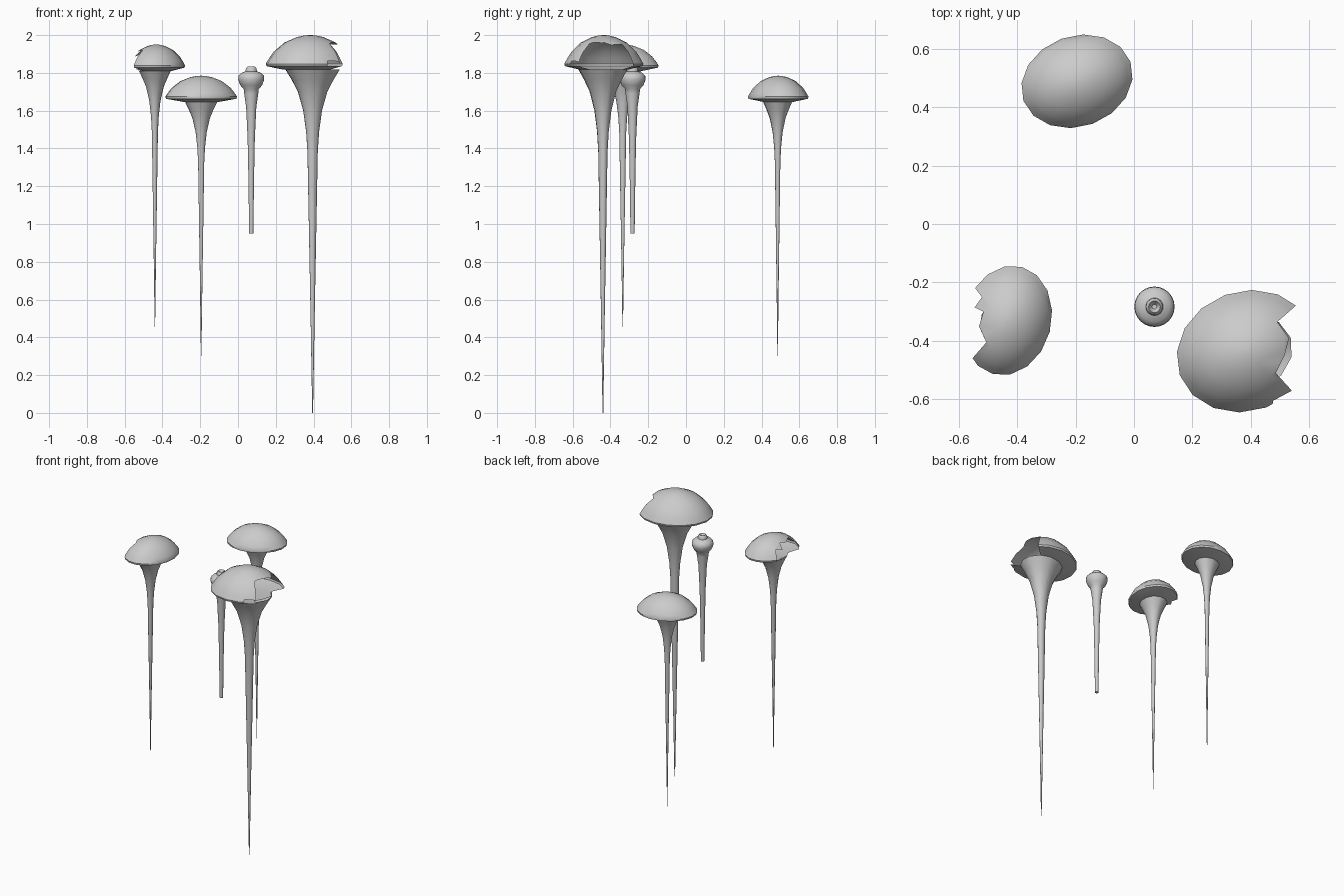
import bpy, bmesh
from math import cos, sin, pi, radians
from mathutils import Matrix, Vector

if "Cube" in bpy.data.objects:
    bpy.data.objects.remove(bpy.data.objects["Cube"])

grey = bpy.data.materials.new("plain grey")
grey.use_nodes = True
grey.diffuse_color = (0.6, 0.6, 0.6, 1)
grey.node_tree.nodes["Principled BSDF"].inputs["Base Color"].default_value = (0.6, 0.6, 0.6, 1)


def add_object(name, bm):
    bmesh.ops.recalc_face_normals(bm, faces=bm.faces)
    mesh = bpy.data.meshes.new(name)
    bm.to_mesh(mesh)
    bm.free()
    mesh.materials.append(grey)
    ob = bpy.data.objects.new(name, mesh)
    bpy.context.collection.objects.link(ob)
    bpy.ops.object.select_all(action="DESELECT")
    bpy.context.view_layer.objects.active = ob
    ob.select_set(True)
    return ob


def lathe(name, profile, sides, centre, rx=1, ry=1, turn=0, close_ends=True):
    """Oval rings of (radius, z) joined into a surface."""
    bm = bmesh.new()
    place = Matrix.Translation((*centre, 0)) @ Matrix.Rotation(radians(turn), 4, "Z")
    rings = []
    for r, z in profile:
        angles = [2 * pi * i / sides for i in range(sides)]
        rings.append([bm.verts.new(place @ Vector((r * rx * cos(a), r * ry * sin(a), z)))
                      for a in angles])
    for low, high in zip(rings, rings[1:]):
        for i in range(sides):
            j = (i + 1) % sides
            bm.faces.new((low[i], low[j], high[j], high[i]))
    if close_ends:
        bm.faces.new(rings[0])
        bm.faces.new(rings[-1])
    return add_object(name, bm)


def bite(cap, outline):
    """Cut a jagged piece from a cap and leave its thin shell open there."""
    bm = bmesh.new()
    base = bm.faces.new([bm.verts.new((x, y, 1.5)) for x, y in outline])
    top = bmesh.ops.extrude_face_region(bm, geom=[base])["geom"]
    bmesh.ops.translate(bm, vec=(0, 0, 1), verts=[v for v in top if isinstance(v, bmesh.types.BMVert)])
    cutter = add_object("bite_cutter", bm)
    cutter.hide_render = True
    mod = cap.modifiers.new("bite", "BOOLEAN")
    mod.operation, mod.solver, mod.object = "DIFFERENCE", "EXACT", cutter
    bpy.context.view_layer.objects.active = cap
    bpy.ops.object.modifier_apply(modifier=mod.name)
    bpy.data.objects.remove(cutter)
    bm = bmesh.new()
    bm.from_mesh(cap.data)
    walls = [f for f in bm.faces if abs(f.normal.z) < 0.01]
    bmesh.ops.delete(bm, geom=walls, context="FACES")
    bm.to_mesh(cap.data)
    bm.free()


def smooth(ob, angle):
    bpy.ops.object.select_all(action="DESELECT")
    bpy.context.view_layer.objects.active = ob
    ob.select_set(True)
    bpy.ops.object.shade_smooth_by_angle(angle=radians(angle))


DOME = [(1, 0), (0.92, 0.2), (0.82, 0.42), (0.58, 0.74), (0.3, 0.93), (0.12, 0.99), (0.01, 1)]
STEM = [(1, 0), (0.77, 0.03), (0.55, 0.063), (0.35, 0.118), (0.24, 0.18), (0.19, 0.24),
        (0.14, 0.45), (0.075, 0.72), (0.015, 1)]


def mushroom(name, cap_at, radii, turn, rim, top, stem_at, flare, foot, hole=None):
    under = rim - 0.03
    profile = [(flare / radii[0], under), (0.985, rim - 0.012)]
    profile += [(r, rim + h * (top - rim)) for r, h in DOME]
    cap = lathe(name + "_cap", profile, 16, cap_at, *radii, turn)
    if hole:
        bite(cap, hole)
    smooth(cap, 40)
    stem = lathe(name + "_stem", [(r, under - t * (under - foot)) for r, t in STEM],
                 12, stem_at, flare, flare * 0.85, turn, close_ends=False)
    smooth(stem, 40)


mushroom("tall", (0.382, -0.435), (0.24, 0.205), 20, 1.848, 2.0, (0.395, -0.44), 0.15, 0,
         [(0.65, -0.22), (0.57, -0.265), (0.49, -0.335), (0.53, -0.39), (0.515, -0.45),
          (0.485, -0.51), (0.54, -0.57), (0.475, -0.605), (0.47, -0.7), (0.7, -0.7)])
mushroom("rear", (-0.195, 0.488), (0.195, 0.155), 20, 1.675, 1.785, (-0.195, 0.485), 0.088, 0.3)
mushroom("side", (-0.433, -0.33), (0.19, 0.15), 75, 1.84, 1.95, (-0.44, -0.335), 0.1, 0.455,
         [(-0.7, -0.15), (-0.55, -0.21), (-0.52, -0.25), (-0.545, -0.285), (-0.515, -0.3),
          (-0.53, -0.35), (-0.505, -0.405), (-0.575, -0.485), (-0.7, -0.52)])

# Young closed mushroom with a bulb and a dimpled knob
bud = lathe("bud", [(0.011, 0.95), (0.015, 1.25), (0.019, 1.45), (0.027, 1.62), (0.037, 1.69),
                    (0.04, 1.715), (0.058, 1.735), (0.069, 1.765), (0.067, 1.785), (0.052, 1.8),
                    (0.03, 1.808), (0.028, 1.825), (0.02, 1.833), (0.008, 1.815)],
            24, (0.07, -0.283))
smooth(bud, 40)
